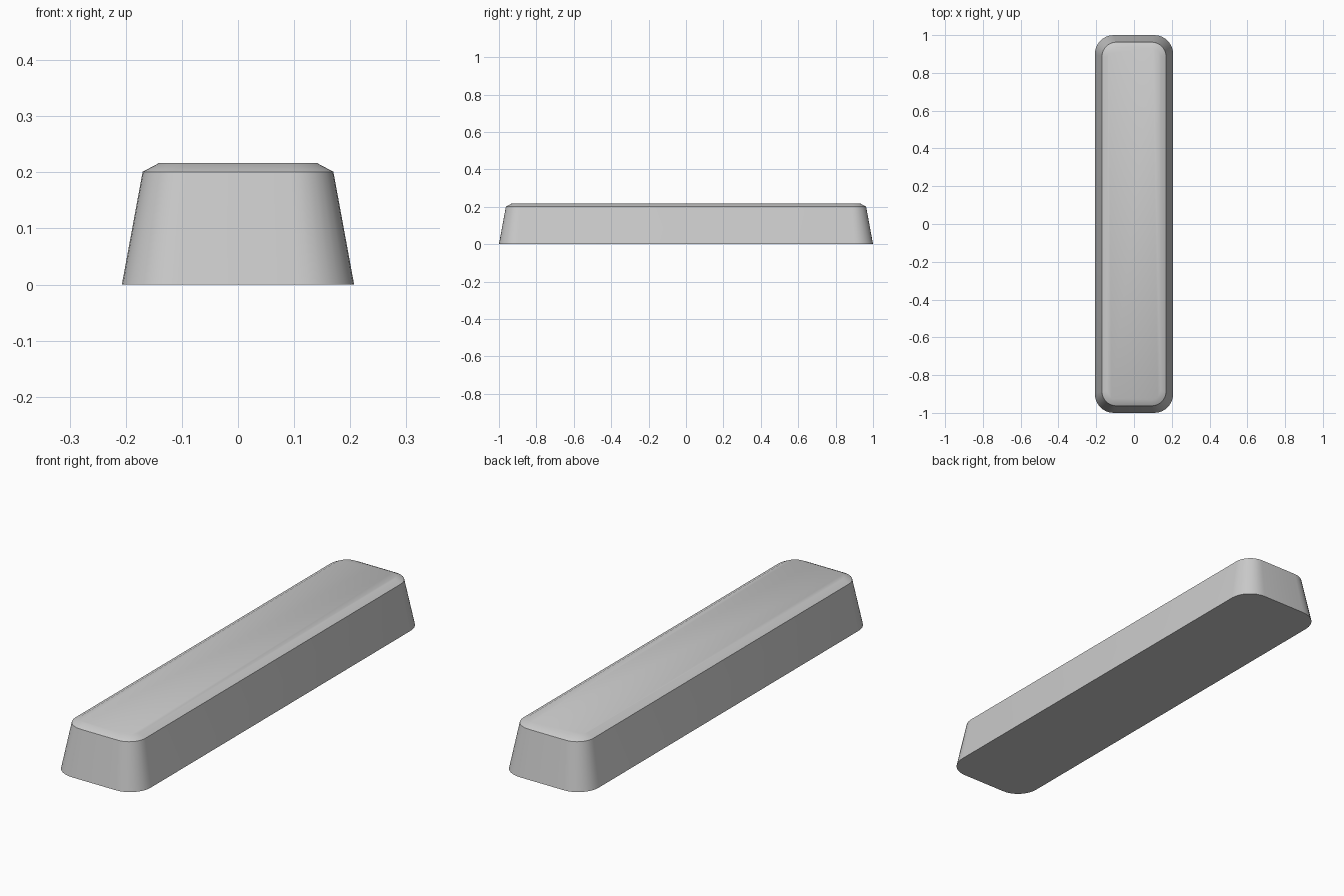
import bpy, bmesh, math

if "Cube" in bpy.data.objects:
    bpy.data.objects.remove(bpy.data.objects["Cube"])

SEGMENTS = 8  # steps per rounded corner


def rounded_ring(bm, hx, hy, radius, z):
    """Rounded rectangle of vertices at height z."""
    ring = []
    for i, (sx, sy) in enumerate([(1, 1), (-1, 1), (-1, -1), (1, -1)]):
        for k in range(SEGMENTS + 1):
            a = math.radians(90) * (i + k / SEGMENTS)
            ring.append(bm.verts.new((sx * (hx - radius) + radius * math.cos(a),
                                      sy * (hy - radius) + radius * math.sin(a), z)))
    return ring


# Tapered bar: base, shoulder and chamfered top (half x, half y, radius, z)
levels = [(0.207, 1.0, 0.10, 0.0),
          (0.17, 0.963, 0.078, 0.201),
          (0.14, 0.933, 0.05, 0.217)]
bm = bmesh.new()
rings = [rounded_ring(bm, *level) for level in levels]
for low, high in zip(rings, rings[1:]):
    n = len(low)
    for i in range(n):
        j = (i + 1) % n
        bm.faces.new((low[i], low[j], high[j], high[i]))
bm.faces.new(reversed(rings[0]))
bm.faces.new(rings[-1])

mesh = bpy.data.meshes.new("tapered_bar")
bm.to_mesh(mesh)
bm.free()
bar = bpy.data.objects.new("tapered_bar", mesh)
bpy.context.collection.objects.link(bar)

# Smooth corners, crisp shoulder and base edges
bpy.context.view_layer.objects.active = bar
bar.select_set(True)
bpy.ops.object.shade_smooth_by_angle(angle=math.radians(30))
